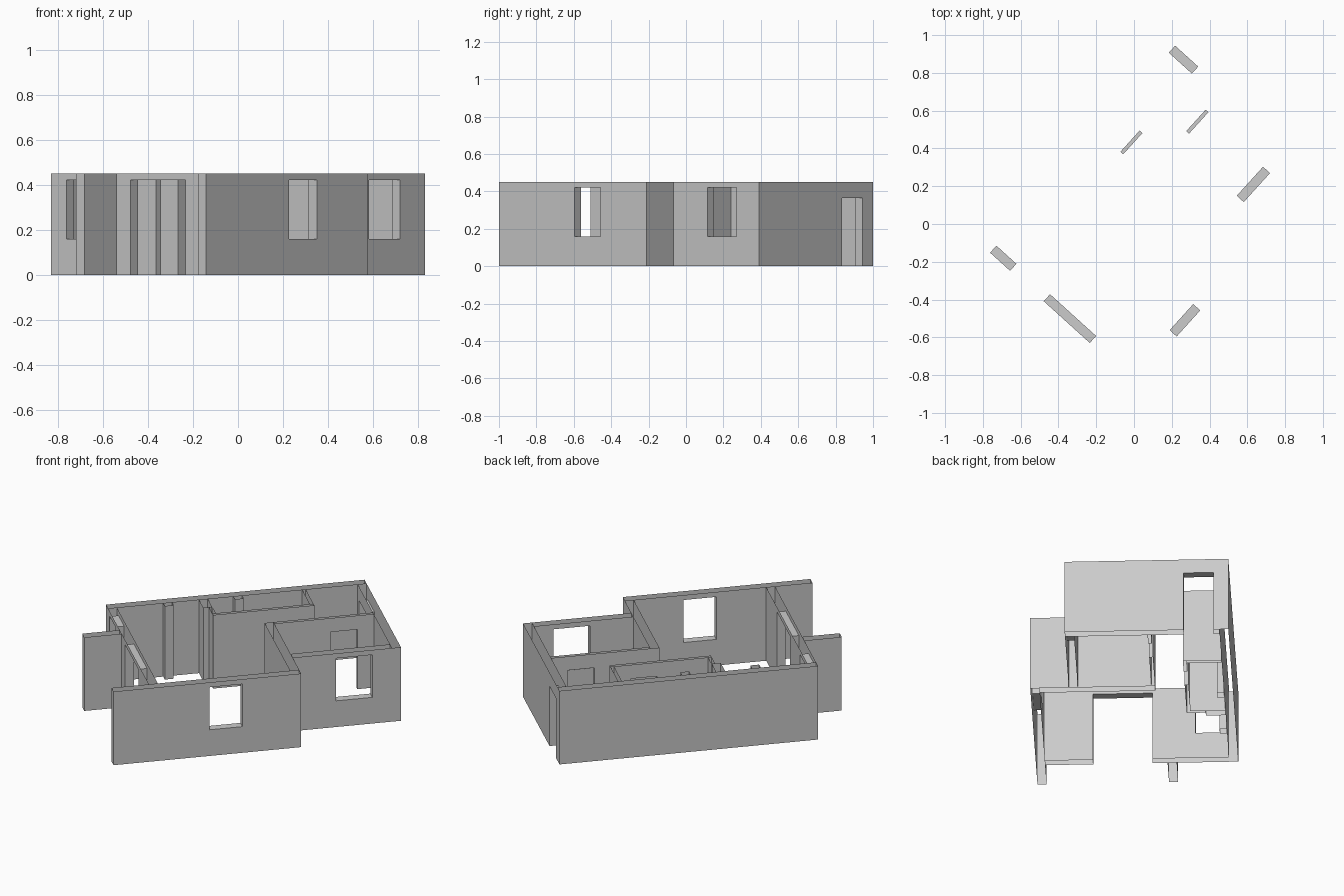
import bpy, bmesh, math
from mathutils import Vector, Matrix

cube = bpy.data.objects.get("Cube")
if cube:
    bpy.data.objects.remove(cube, do_unlink=True)

HEIGHT = 0.45
SILL, HEAD, DOOR = 0.16, 0.42, 0.365
TURN = Matrix.Rotation(math.radians(-42.15), 4, 'Z')

# One plain grey for the whole building
grey = bpy.data.materials.new("wall_grey")
grey.use_nodes = True
grey.diffuse_color = (0.6, 0.6, 0.6, 1)
grey.node_tree.nodes["Principled BSDF"].inputs["Base Color"].default_value = (0.6, 0.6, 0.6, 1)


def wall(name, axis, start, end, near, far, openings=(), caps=(True, True)):
    """Hollow wall, open at top and bottom; openings are (from, to, bottom, top)."""
    bm = bmesh.new()

    def quad(points, normal):
        def place(a, b, z):
            return Vector((a, b, z)) if axis == 'p' else Vector((b, a, z))
        face = bm.faces.new([bm.verts.new(place(*c)) for c in points])
        face.normal_update()
        if face.normal.dot(place(*normal)) < 0:
            face.normal_flip()

    def sides(a0, a1, z0, z1):
        for b, n in ((near, -1), (far, 1)):
            quad([(a0, b, z0), (a1, b, z0), (a1, b, z1), (a0, b, z1)], (0, n, 0))

    def upright(a, z0, z1, n):
        quad([(a, near, z0), (a, far, z0), (a, far, z1), (a, near, z1)], (n, 0, 0))

    def level(a0, a1, z, n):
        quad([(a0, near, z), (a1, near, z), (a1, far, z), (a0, far, z)], (0, 0, n))

    at = start
    for a0, a1, z0, z1 in openings:
        sides(at, a0, 0, HEIGHT)
        sides(a0, a1, z1, HEIGHT)
        level(a0, a1, z1, -1)
        if z0 > 0:
            sides(a0, a1, 0, z0)
            level(a0, a1, z0, 1)
        upright(a0, z0, z1, 1)
        upright(a1, z0, z1, -1)
        at = a1
    sides(at, end, 0, HEIGHT)
    if caps[0]:
        upright(start, 0, HEIGHT, -1)
    if caps[1]:
        upright(end, 0, HEIGHT, 1)

    bmesh.ops.remove_doubles(bm, verts=bm.verts, dist=0.0005)
    mesh = bpy.data.meshes.new(name)
    bm.to_mesh(mesh)
    bm.free()
    mesh.transform(TURN)
    mesh.materials.append(grey)
    bpy.context.collection.objects.link(bpy.data.objects.new(name, mesh))


BUTT, TAIL, HEADED = (False, False), (False, True), (True, False)

# Outer walls
wall("long_back_wall", 'q', -0.624, 0.846, -0.555, -0.505)
wall("entrance_wall", 'p', -0.505, 0.353, 0.796, 0.846,
     [(-0.472, -0.307, 0, DOOR)], TAIL)
wall("bedroom_window_wall", 'q', 0.23, 0.796, 0.303, 0.353,
     [(0.476, 0.683, SILL, HEAD)], BUTT)
wall("living_window_wall", 'q', -0.837, 0.23, 0.517, 0.567,
     [(-0.29, -0.104, SILL, HEAD)])
wall("terrace_wall", 'p', -0.505, 0.517, -0.624, -0.574,
     [(-0.463, -0.32, SILL, HEAD), (-0.08, 0.249, 0, HEAD)], BUTT)
wall("terrace_screen", 'q', -0.837, -0.624, -0.213, -0.163, (), HEADED)

# Inner walls
wall("room_divider", 'p', -0.125, 0.517, 0.18, 0.23, (), HEADED)
wall("bedroom_partition", 'q', 0.23, 0.796, -0.125, -0.105,
     [(0.55, 0.703, 0, DOOR)], BUTT)
wall("bathroom_partition", 'q', -0.075, 0.5, -0.31, -0.29,
     [(0.235, 0.387, 0, DOOR)])
wall("bathroom_end_partition", 'p', -0.505, -0.31, 0.48, 0.5, (), BUTT)
wall("bathroom_side_partition", 'p', -0.395, -0.31, -0.075, -0.055, (), BUTT)

# Short piers standing off the long back wall
for name, reach, q in (("kitchen_pier", -0.465, -0.31),
                       ("bathroom_corner_pier", -0.395, -0.107),
                       ("bathroom_pier", -0.465, 0.088)):
    wall(name, 'p', -0.505, reach, q, q + 0.05, (), TAIL)
